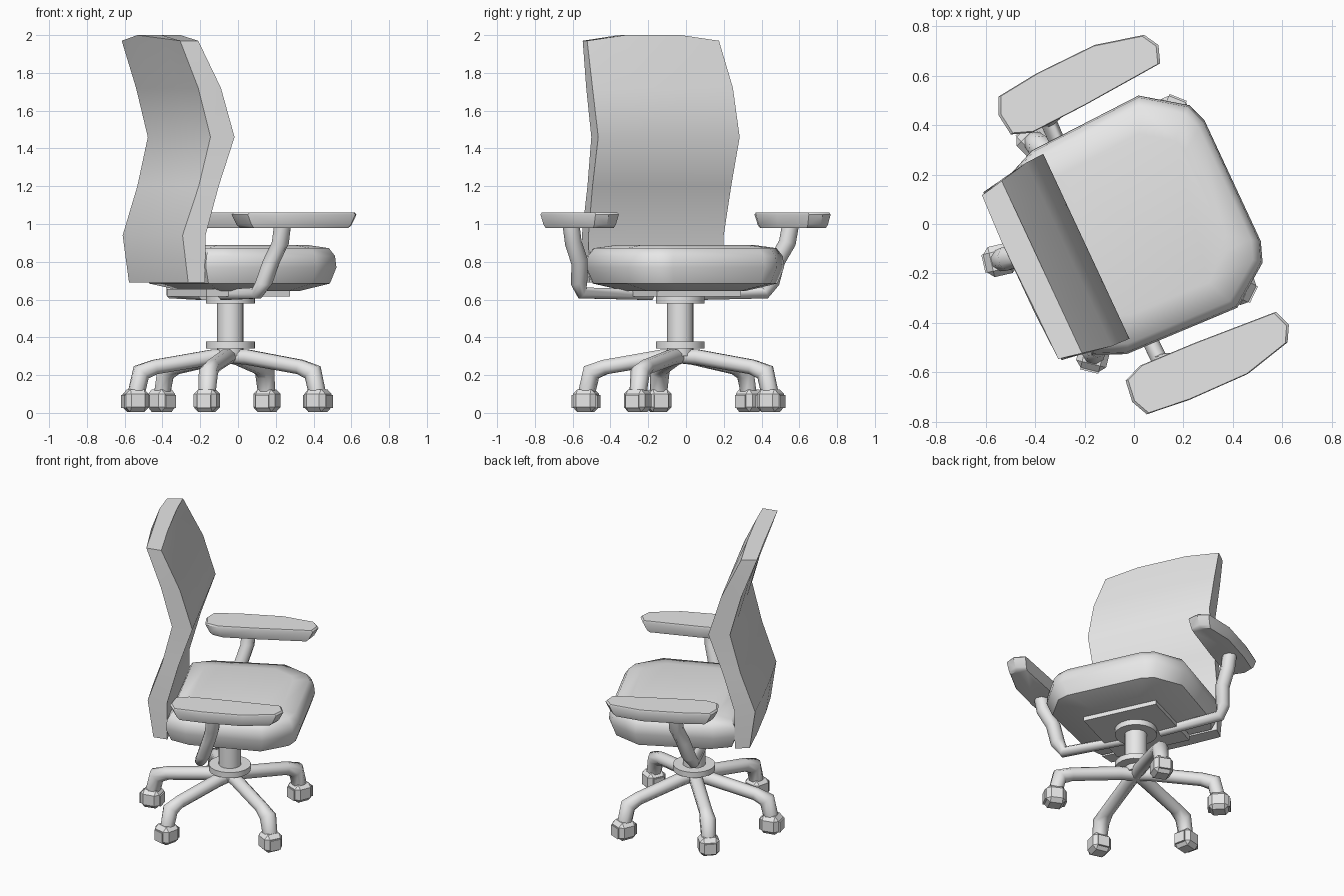
import bpy, bmesh
from math import sin, cos, pi, radians
from mathutils import Vector, Matrix

if "Cube" in bpy.data.objects:
    bpy.data.objects.remove(bpy.data.objects["Cube"])

grey = bpy.data.materials.new("plain_grey")
grey.use_nodes = True
grey.diffuse_color = (0.8, 0.8, 0.8, 1)
grey.node_tree.nodes["Principled BSDF"].inputs["Base Color"].default_value = (0.8, 0.8, 0.8, 1)

# The chair is modelled facing +x around its column, then turned into place
PLACE = Matrix.Translation((-0.04, -0.03, 0)) @ Matrix.Rotation(radians(25), 4, "Z")


def finish(name, bm, smooth=42):
    bmesh.ops.recalc_face_normals(bm, faces=bm.faces)
    bm.transform(PLACE)
    mesh = bpy.data.meshes.new(name)
    bm.to_mesh(mesh)
    bm.free()
    mesh.materials.append(grey)
    mesh.polygons.foreach_set("use_smooth", [True] * len(mesh.polygons))
    mesh.set_sharp_from_angle(angle=radians(smooth))
    obj = bpy.data.objects.new(name, mesh)
    bpy.context.collection.objects.link(obj)
    return obj


def loft(name, rings, smooth=42):
    """Skin a list of equal point rings and cap both ends."""
    bm = bmesh.new()
    rows = [[bm.verts.new(p) for p in ring] for ring in rings]
    n = len(rows[0])
    for a, b in zip(rows, rows[1:]):
        for i in range(n):
            j = (i + 1) % n
            bm.faces.new((a[i], a[j], b[j], b[i]))
    bm.faces.new(rows[0])
    bm.faces.new(rows[-1])
    return finish(name, bm, smooth)


def cushion(name, outline, levels, smooth=42):
    """Stack scaled copies of a flat outline; levels are (z, scale)."""
    cx = (min(p[0] for p in outline) + max(p[0] for p in outline)) / 2
    cy = (min(p[1] for p in outline) + max(p[1] for p in outline)) / 2
    loft(name, [[(cx + (x - cx) * s, cy + (y - cy) * s, z) for x, y in outline]
                for z, s in levels], smooth)


def tube(name, path, radii, side, sides=8):
    """Sweep a round section along a bent path lying square to side."""
    pts = [Vector(p) for p in path]
    rings = []
    for i, p in enumerate(pts):
        t = Vector()
        if i:
            t += (p - pts[i - 1]).normalized()
        if i < len(pts) - 1:
            t += (pts[i + 1] - p).normalized()
        up = t.normalized().cross(side).normalized()
        rings.append([p + radii[i] * (side * cos(a) + up * sin(a))
                      for a in (2 * pi * (k + 0.5) / sides for k in range(sides))])
    loft(name, rings, 50)


def disc(name, radius, z0, z1, sides=20):
    ring = [(radius * cos(2 * pi * k / sides), radius * sin(2 * pi * k / sides)) for k in range(sides)]
    cushion(name, ring, [(z0, 1), (z1, 1)])


def box(name, size, centre, turn=0, bevel=0):
    bm = bmesh.new()
    bmesh.ops.create_cube(bm, size=1)
    bm.transform(Matrix.Diagonal((*size, 1)))
    if bevel:
        bmesh.ops.bevel(bm, geom=bm.edges[:], offset=bevel, segments=1, affect="EDGES")
    bm.transform(Matrix.Translation(centre) @ Matrix.Rotation(turn, 4, "Z"))
    finish(name, bm, 30)


# Seat cushion
half = [(-0.33, 0.40), (-0.20, 0.455), (0.285, 0.474), (0.455, 0.352), (0.485, 0.27)]
seat = half + [(x, -y) for x, y in reversed(half)]
cushion("seat", seat, [(0.645, 0.6), (0.685, 0.93), (0.77, 1.0), (0.83, 0.985),
                       (0.872, 0.92), (0.888, 0.7)], 48)

# Backrest: height, front, back and half width of each row
rows = [(0.69, -0.325, -0.415, 0.39), (0.94, -0.325, -0.45, 0.395), (1.2, -0.253, -0.36, 0.405),
        (1.46, -0.164, -0.295, 0.413), (1.72, -0.242, -0.365, 0.41), (1.97, -0.363, -0.46, 0.385)]
columns = (-1, -0.42, 0.42, 1)
rings = []
for z, front, back, w in rows:
    crown = 0.03 if z > 1.9 else 0
    lift = [crown * (abs(c) < 1) for c in columns]
    ring = [(front, 0.01 + c * w, z + h) for c, h in zip(columns, lift)]
    ring += [(back - 0.008 * (abs(c) < 1), 0.01 + c * w * 0.95, z + h)
             for c, h in reversed(list(zip(columns, lift)))]
    rings.append(ring)
loft("backrest", rings, 48)

# Armrest pads and their bent supports
pad = [(-0.25, 0.55), (-0.17, 0.52), (0.07, 0.53), (0.42, 0.555), (0.445, 0.625),
       (0.41, 0.687), (0.21, 0.735), (-0.05, 0.73), (-0.23, 0.71), (-0.262, 0.64)]
support = [(-0.10, 0.12, 0.625), (-0.09, 0.53, 0.635), (-0.065, 0.56, 0.69),
           (-0.03, 0.575, 0.80), (0.0, 0.625, 0.90), (0.005, 0.64, 0.99)]
for label, s in (("left", 1), ("right", -1)):
    cushion(label + "_armrest", [(x, s * y) for x, y in pad],
            [(0.98, 0.87), (0.995, 0.92), (1.05, 1.0), (1.06, 0.97)])
    tube(label + "_arm_support", [(x, s * y, z) for x, y, z in support],
         (0.03, 0.036, 0.045, 0.045, 0.045, 0.045), Vector((1, 0, 0)))

# Column and mounting parts
box("seat_plate", (0.49, 0.49, 0.04), (-0.01, 0, 0.637))
disc("upper_collar", 0.13, 0.58, 0.625)
disc("column", 0.07, 0.30, 0.60, 16)
disc("lower_collar", 0.13, 0.34, 0.377)

# Five legs, each with a caster
for i, degrees in enumerate((43, 110, 168, 231, 309), 1):
    a = radians(degrees)
    out = Vector((cos(a), sin(a), 0))
    path = [out * r + Vector((0, 0, z)) for r, z in
            ((0, 0.30), (0.10, 0.295), (0.41, 0.243), (0.485, 0.215), (0.51, 0.11))]
    tube(f"leg_{i}", path, (0.04, 0.043, 0.042, 0.052, 0.046), Vector((-sin(a), cos(a), 0)))
    box(f"caster_{i}", (0.125, 0.125, 0.12), out * 0.515 + Vector((0, 0, 0.065)), a, 0.025)
    box(f"caster_fork_{i}", (0.14, 0.075, 0.07), out * 0.515 + Vector((0, 0, 0.06)), a)
